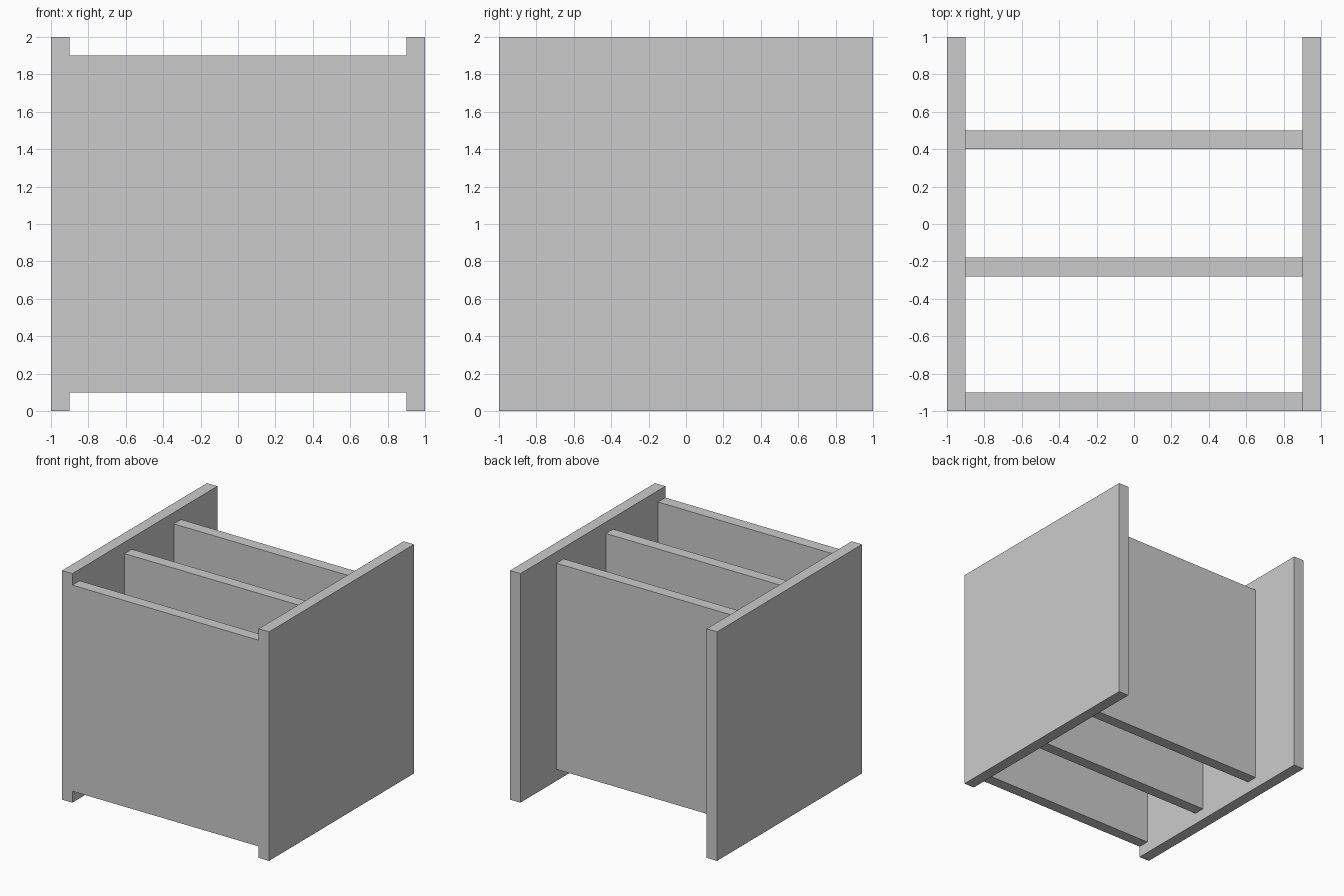
import bpy

if "Cube" in bpy.data.objects:
    bpy.data.objects.remove(bpy.data.objects["Cube"])


def panel(name, x, y, z):
    """Box panel spanning the given (min, max) ranges."""
    spans = (x, y, z)
    bpy.ops.mesh.primitive_cube_add(size=1, location=[(a + b) / 2 for a, b in spans])
    obj = bpy.context.object
    obj.name = name
    obj.scale = [b - a for a, b in spans]
    bpy.ops.object.transform_apply(location=False, rotation=False, scale=True)
    return obj


T = 0.1  # board thickness

# Full-height side panels
panel("left_side_panel", (-1, -1 + T), (-1, 1), (0, 2))
panel("right_side_panel", (1 - T, 1), (-1, 1), (0, 2))

# Upright cross boards between the sides
for name, y in (("front_board", -1), ("middle_board", -0.28), ("back_board", 0.4)):
    panel(name, (-1 + T, 1 - T), (y, y + T), (0.1, 1.9))
